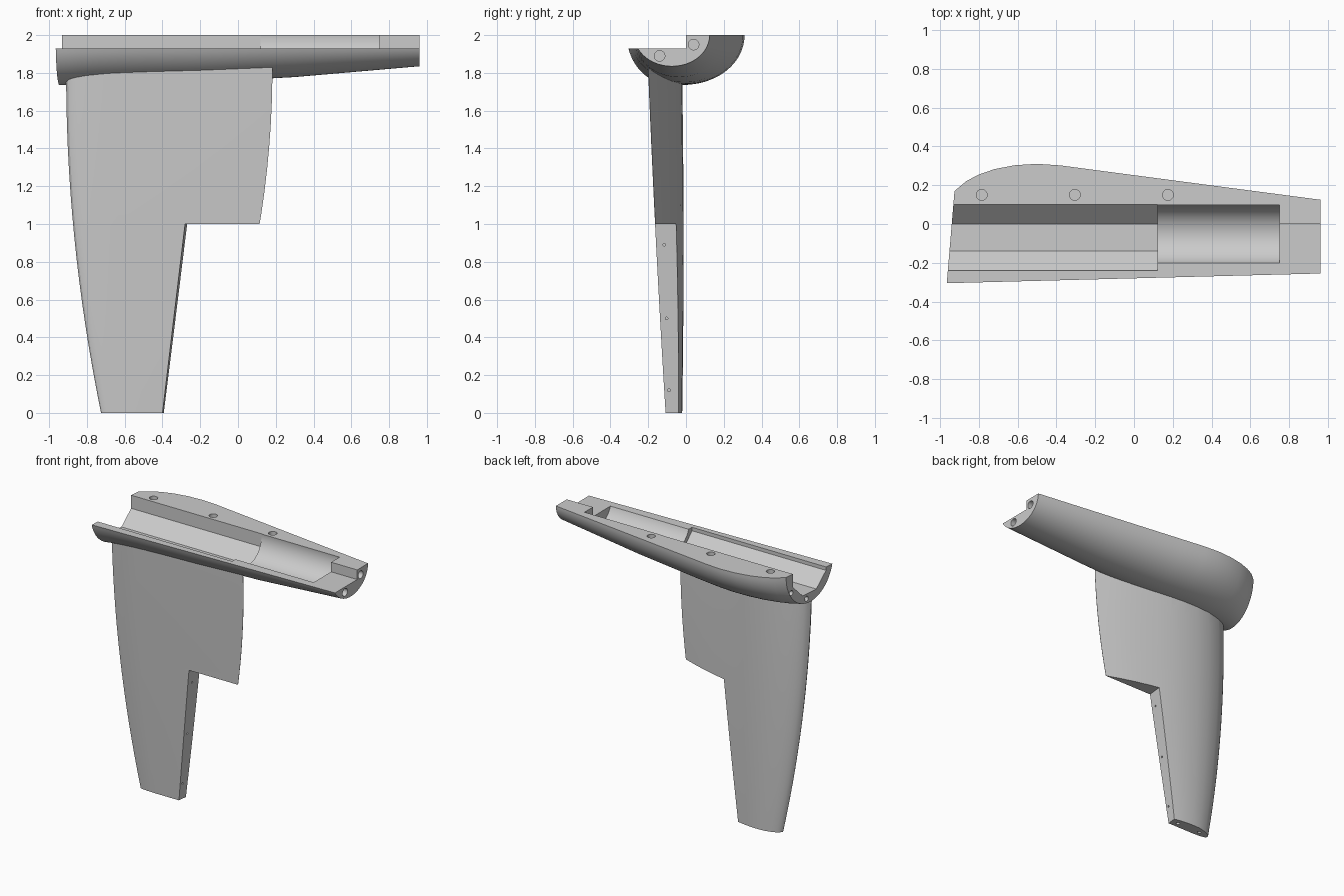
import bpy, bmesh, math
from mathutils import Vector

cube = bpy.data.objects.get("Cube")
if cube:
    bpy.data.objects.remove(cube, do_unlink=True)

grey = bpy.data.materials.new("plain_grey")
grey.use_nodes = True
tone = (0.6, 0.6, 0.6, 1.0)
grey.diffuse_color = tone
grey.node_tree.nodes["Principled BSDF"].inputs["Base Color"].default_value = tone


def add_object(name, bm):
    bmesh.ops.recalc_face_normals(bm, faces=bm.faces)
    mesh = bpy.data.meshes.new(name)
    bm.to_mesh(mesh)
    bm.free()
    mesh.materials.append(grey)
    obj = bpy.data.objects.new(name, mesh)
    bpy.context.collection.objects.link(obj)
    return obj


def loft(name, rings):
    """Skin a list of closed rings and cap both ends."""
    bm = bmesh.new()
    loops = [[bm.verts.new(p) for p in ring] for ring in rings]
    n = len(loops[0])
    for a, b in zip(loops, loops[1:]):
        for i in range(n):
            j = (i + 1) % n
            bm.faces.new((a[i], a[j], b[j], b[i]))
    bm.faces.new(loops[0])
    bm.faces.new(loops[-1])
    return add_object(name, bm)


def rod(name, start, end, radius, sides=24):
    """Prism or cylinder between two points, with a flat side down."""
    start, end = Vector(start), Vector(end)
    along = (end - start).normalized()
    u = along.orthogonal().normalized() if abs(along.z) > 0.5 else Vector((0, 0, 1))
    v = along.cross(u)
    angles = [2 * math.pi * (i + 0.5) / sides for i in range(sides)]
    offsets = [radius * (u * math.cos(a) + v * math.sin(a)) for a in angles]
    return loft(name, [[p + o for o in offsets] for p in (start, end)])


def combine(target, other, operation):
    mod = target.modifiers.new(operation.lower(), 'BOOLEAN')
    mod.operation = operation
    mod.solver = 'EXACT'
    mod.object = other
    bpy.context.view_layer.objects.active = target
    bpy.ops.object.modifier_apply(modifier=mod.name)
    bpy.data.objects.remove(other, do_unlink=True)


# Hull: half-elliptic sections with a stepped top, nose slightly raked
TOP, STEP = 2.0, 1.93
back_edge = [(-.965, .17), (-.9, .222), (-.83, .255), (-.74, .283), (-.62, .303),
             (-.5, .31), (-.38, .302), (-.2, .278), (.3, .212), (.96, .125)]


def hull_ring(x, y_max, count=36):
    y_min = -.28 + .026 * x
    h = TOP - (1.735 + .0274 * (x + .95) ** 2)
    k = math.sqrt(1 - ((TOP - STEP) / h) ** 2)
    a = (y_max - y_min) / (1 + k)
    stop = math.pi - math.asin((TOP - STEP) / h)
    pts = [(y_max - a + a * math.cos(stop * i / count),
            TOP - h * math.sin(stop * i / count)) for i in range(count + 1)]
    pts += [(0, STEP), (0, TOP)]
    rake = .084 * max(0, 1 - (x + .965) / .4)
    return [(x + rake * (y - y_min), y, z) for y, z in pts]


hull = loft("hull_with_wing", [hull_ring(x, y) for x, y in back_edge])

# Wing: flat-fronted aerofoil lofted from tip to root
curved_side = [(1, .01), (.9, .24), (.8, .44), (.7, .61), (.6, .76), (.5, .89), (.4, .97),
               (.3, 1), (.2, .97), (.1, .82), (.05, .675), (.025, .555), (.01, .45)]
nose_side = [(0, .3), (.01, .18), (.025, .125), (.05, .08), (.1, .036), (.2, 0), (1, 0)]


def wing_ring(z):
    lead = -.91 + .185 * (1 - z / 1.8) ** 2
    trail = .182 - .1 * (1.82 - z) ** 2
    front = -.108 - .0616 * z + .0058 * z * z
    back = -.02 + .016 * z - .009 * z * z
    return [(lead + (trail - lead) * f, front + (back - front) * t, z)
            for f, t in curved_side + nose_side]


wing = loft("wing", [wing_ring(1.87 * i / 16) for i in range(17)])

# Control surface cut-out at the outer trailing edge
cutout = []
for y in (-.5, .5):
    s = .1 * (y + .11)
    cutout.append([(-.275 + s, y, 1), (-.4125 + s, y, -.1), (1, y, -.1), (1, y, 1)])
combine(wing, loft("cutout", cutout), 'DIFFERENCE')

# Small screw holes along the hinge face and in the wing tip
for z, y in ((.12, -.09), (.5, -.103), (.89, -.115)):
    x = -.4 + .125 * z
    combine(wing, rod("hinge_hole", (x - .06, y, z), (x + .1, y, z), .007, 12), 'DIFFERENCE')
for x in (-.45, -.64):
    combine(wing, rod("tip_hole", (x, -.068, -.1), (x, -.068, .08), .013, 16), 'DIFFERENCE')

combine(hull, wing, 'UNION')

# Octagonal bay open at the nose, then a round bay behind it
combine(hull, rod("octagon_bay", (-1.2, -.07, 1.975), (.12, -.07, 1.975),
                  .17 / math.cos(math.pi / 8), 8), 'DIFFERENCE')
combine(hull, rod("round_bay", (.05, -.057, 1.985), (.75, -.057, 1.985), .155, 64), 'DIFFERENCE')

# Screw holes in the top rim
for x in (-.785, -.305, .175):
    combine(hull, rod("rim_hole", (x, .15, 1.92), (x, .15, 2.1), .028), 'DIFFERENCE')

# Dowel holes in the tail and nose end faces
for y, z in ((-.14, 1.89), (.04, 1.95)):
    combine(hull, rod("tail_hole", (.84, y, z), (1.1, y, z), .028), 'DIFFERENCE')
for y, z in ((.118, 1.868), (-.04, 1.77)):
    combine(hull, rod("nose_hole", (-1.1, y, z), (-.84, y, z), .018), 'DIFFERENCE')

bpy.ops.object.select_all(action='DESELECT')
hull.select_set(True)
bpy.context.view_layer.objects.active = hull
bpy.ops.object.shade_smooth_by_angle(angle=math.radians(30))
